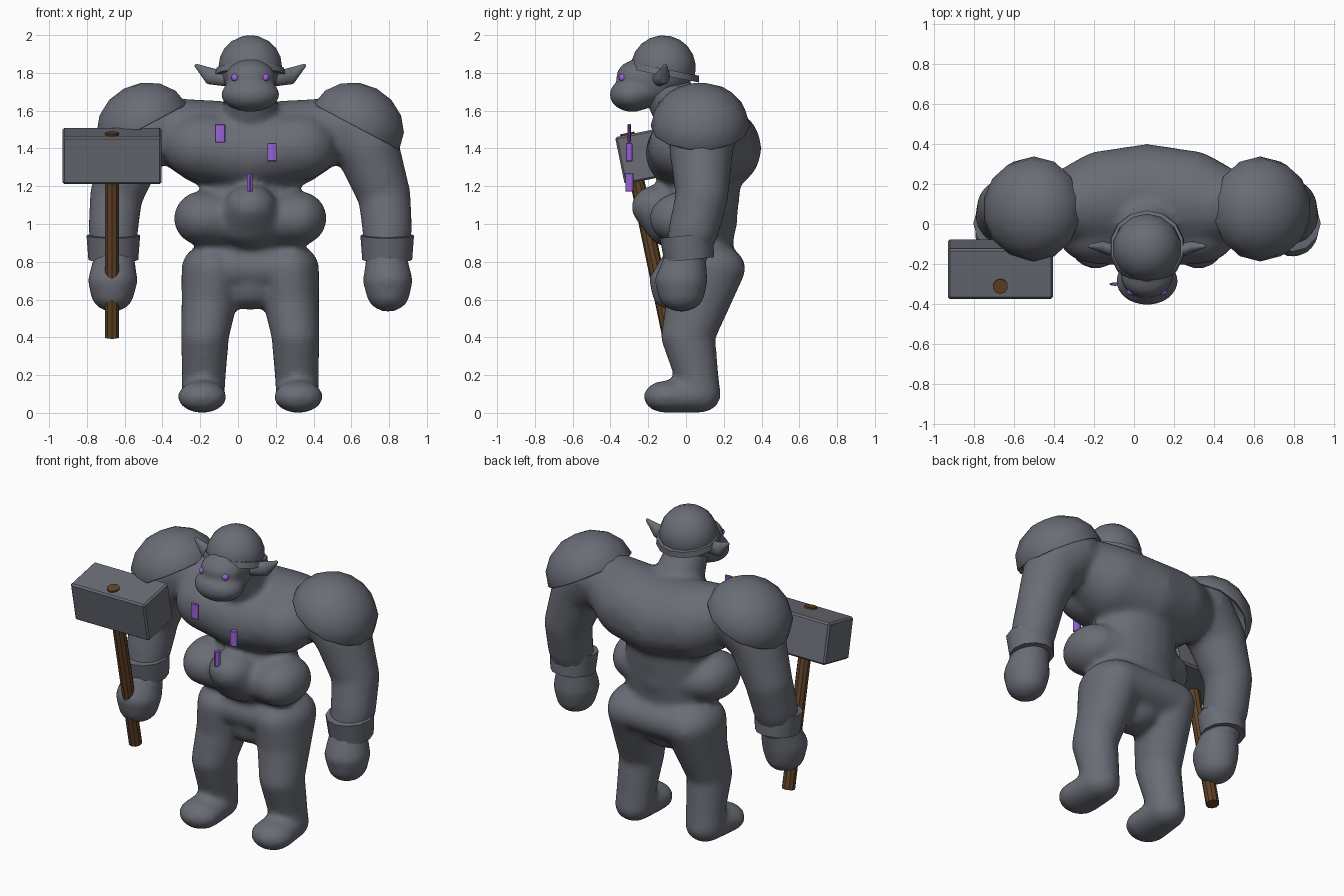
import bpy, bmesh, math
from mathutils import Vector, Matrix

if "Cube" in bpy.data.objects:
    bpy.data.objects.remove(bpy.data.objects["Cube"])

MID = 0.065  # x of the body's plane of symmetry


def material(name, rgb):
    m = bpy.data.materials.new(name)
    m.use_nodes = True
    m.diffuse_color = (*rgb, 1)
    m.node_tree.nodes["Principled BSDF"].inputs["Base Color"].default_value = (*rgb, 1)
    return m


STONE = material("stone grey", (0.145, 0.152, 0.182))
WOOD = material("dark wood", (0.12, 0.055, 0.02))
PURPLE = material("glowing purple", (0.31, 0.125, 0.67))


def finish(bm, name, mat, location=(MID, 0, 0), smooth=None):
    bmesh.ops.recalc_face_normals(bm, faces=bm.faces)
    mesh = bpy.data.meshes.new(name)
    bm.to_mesh(mesh)
    bm.free()
    mesh.materials.append(mat)
    ob = bpy.data.objects.new(name, mesh)
    ob.location = location
    bpy.context.collection.objects.link(ob)
    if smooth:
        bpy.ops.object.select_all(action='DESELECT')
        ob.select_set(True)
        bpy.context.view_layer.objects.active = ob
        bpy.ops.object.shade_smooth_by_angle(angle=math.radians(smooth))
    return ob


def blob(bm, x, y, z, rx, ry=None, rz=None):
    """Ellipsoid."""
    size = (rx, ry or rx, rz or rx)
    mat = Matrix.Translation((x, y, z)) @ Matrix.Diagonal((*size, 1))
    bmesh.ops.create_icosphere(bm, subdivisions=3, radius=1, matrix=mat)


def chain(bm, *blobs):
    """Limb made of hulls around each neighbouring pair of ellipsoids."""
    for a, b in zip(blobs, blobs[1:]):
        part = bmesh.new()
        blob(part, *a)
        blob(part, *b)
        hull = bmesh.ops.convex_hull(part, input=part.verts)
        bmesh.ops.delete(part, geom=list(set(hull["geom_interior"])), context='VERTS')
        tmp = bpy.data.meshes.new("tmp")
        part.to_mesh(tmp)
        part.free()
        bm.from_mesh(tmp)
        bpy.data.meshes.remove(tmp)


def fuse(ob, voxel, rounds):
    r = ob.modifiers.new("Fuse", 'REMESH')
    r.mode, r.voxel_size, r.use_smooth_shade = 'VOXEL', voxel, True
    s = ob.modifiers.new("Soften", 'SMOOTH')
    s.factor, s.iterations = 0.5, rounds


def turn(axis, degrees):
    return Matrix.Rotation(math.radians(degrees), 4, axis)


# Body: torso, belly, legs and arms fused into one skin
bm = bmesh.new()
# Back hump, chest, waist
chain(bm, (-.4, .09, 1.49, .175), (-.2, .12, 1.425, .25, .25, .23), (0, .13, 1.4, .26, .27, .24),
      (.2, .12, 1.425, .25, .25, .23), (.4, .09, 1.49, .175))
chain(bm, (-.26, -.01, 1.41, .2, .19, .18), (0, -.01, 1.375, .2, .205, .195),
      (.26, -.01, 1.41, .2, .19, .18))
chain(bm, (0, .1, 1.3, .25, .2, .14), (0, .07, 1.02, .28, .2, .15), (0, .09, .84, .27, .15, .1))
# Belly roll, navel bulge, hips, neck
chain(bm, (-.255, .0, 1.03, .15, .195, .145), (0, .06, 1.015, .2, .215, .155),
      (.255, .0, 1.03, .15, .195, .145))
chain(bm, (0, -.14, 1.09, .14, .15, .12), (0, -.06, 1.0, .18, .16, .13))
chain(bm, (-.19, .11, .765, .175, .205, .14), (.19, .11, .765, .175, .205, .14))
chain(bm, (0, .09, .75, .2, .17, .1), (0, .08, .645, .16, .14, .1))
chain(bm, (0, -.11, 1.72, .125), (0, .03, 1.5, .16))
for s in (-1, 1):
    chain(bm, (s * .205, .1, .76, .16, .215, .14), (s * .215, .07, .6, .15, .175, .1),
          (s * .24, .01, .4, .128, .145, .08), (s * .245, .055, .2, .117, .118, .08),
          (s * .25, .07, .095, .115, .115, .095), (s * .255, -.11, .085, .13, .115, .085))
    chain(bm, (s * .5, .1, 1.52, .18), (s * .62, .08, 1.4, .17), (s * .71, .085, 1.15, .14),
          (s * .725, .04, .97, .133), (s * .72, .0, .83, .11))
fuse(finish(bm, "body", STONE), 0.02, 6)

# Head: skull, face and muzzle
bm = bmesh.new()
blob(bm, 0, -.12, 1.82, .16)
chain(bm, (0, -.15, 1.76, .14, .13, .13), (0, -.26, 1.775, .13, .11, .095))
chain(bm, (0, -.2, 1.71, .12, .11, .09), (0, -.285, 1.685, .155, .12, .092))
fuse(finish(bm, "head", STONE), 0.015, 4)

# Helmet dome with a flat brim
bm = bmesh.new()
bmesh.ops.create_uvsphere(bm, u_segments=14, v_segments=10, radius=.172)
bmesh.ops.bisect_plane(bm, geom=bm.verts[:] + bm.edges[:] + bm.faces[:], plane_co=(0, 0, -.02),
                       plane_no=(0, 0, 1), clear_inner=True)
bmesh.ops.transform(bm, matrix=turn('X', -12), verts=bm.verts)
finish(bm, "helmet", STONE, (MID, -.12, 1.827), 50)

bm = bmesh.new()
bmesh.ops.create_cone(bm, cap_ends=True, segments=14, radius1=.19, radius2=.183, depth=.035)
bmesh.ops.transform(bm, matrix=turn('X', -11), verts=bm.verts)
finish(bm, "helmet_brim", STONE, (MID, -.115, 1.803), 40)

for s, side in ((-1, "right"), (1, "left")):
    # Pointed ears and eyes
    bm = bmesh.new()
    chain(bm, (s * .14, -.14, 1.77, .03, .035, .04), (s * .22, -.115, 1.785, .025, .03, .045),
          (s * .285, -.11, 1.838, .01))
    finish(bm, side + "_ear", STONE, smooth=60)
    bm = bmesh.new()
    blob(bm, s * .08, -.335, 1.775, .021)
    finish(bm, side + "_eye", PURPLE, smooth=60)

    # Shoulder pad: tilted open dome with a thick rim
    bm = bmesh.new()
    bmesh.ops.create_uvsphere(bm, u_segments=14, v_segments=8, radius=.262)
    bmesh.ops.bisect_plane(bm, geom=bm.verts[:] + bm.edges[:] + bm.faces[:],
                           plane_co=(0, 0, -.01), plane_no=(0, 0, 1), clear_inner=True)
    bmesh.ops.scale(bm, vec=(1, 1, .85), verts=bm.verts)
    bmesh.ops.transform(bm, matrix=turn('Y', s * 28), verts=bm.verts)
    pad = finish(bm, side + "_shoulder_pad", STONE, (MID + s * .565, .075, 1.52), 50)
    solid = pad.modifiers.new("Thickness", 'SOLIDIFY')
    solid.thickness, solid.offset = .025, -1

    # Wrist cuff
    bm = bmesh.new()
    bmesh.ops.create_cone(bm, cap_ends=True, segments=12, radius1=.132, radius2=.142, depth=.13)
    bmesh.ops.transform(bm, matrix=turn('X', 6), verts=bm.verts)
    finish(bm, side + "_cuff", STONE, (MID + s * .725, .01, .875), 40)

    # Fist, the right one closed around the handle
    y = -.055 if s < 0 else -.025
    bm = bmesh.new()
    chain(bm, (s * .72, 0, .83, .105), (s * .728, y, .7, .132, .14, .1),
          (s * .73, y, .635, .115, .125, .1))
    fuse(finish(bm, side + "_fist", STONE), 0.02, 3)

# Hammer head, leaning forward
bm = bmesh.new()
bmesh.ops.create_cube(bm, size=1, matrix=turn('X', 11.5) @ Matrix.Diagonal((.525, .255, .255, 1)))
hammer = finish(bm, "hammer_head", STONE, (-.667, -.225, 1.36))
bevel = hammer.modifiers.new("Bevel", 'BEVEL')
bevel.width, bevel.segments = .01, 1

# Hammer handle
low, high = Vector((-.667, -.085, .4)), Vector((-.667, -.312, 1.482))
axis = high - low
bm = bmesh.new()
bmesh.ops.create_cone(bm, cap_ends=True, segments=10, radius1=.04, radius2=.038, depth=axis.length,
                      matrix=axis.to_track_quat('Z', 'Y').to_matrix().to_4x4())
finish(bm, "hammer_handle", WOOD, (low + high) / 2)

# Floating crystals: flattened hexagonal prisms
for i, (x, z, w, d) in enumerate(((-.095, 1.48, .064, .018), (.18, 1.38, .056, .036),
                                  (.063, 1.22, .034, .048))):
    bm = bmesh.new()
    bmesh.ops.create_cone(bm, cap_ends=True, segments=6, radius1=.5, radius2=.5, depth=1,
                          matrix=Matrix.Diagonal((w, d, .098, 1)))
    gem = finish(bm, "crystal_%d" % (i + 1), PURPLE, (x, -.3, z))
    gem.modifiers.new("Bevel", 'BEVEL').width = .004
